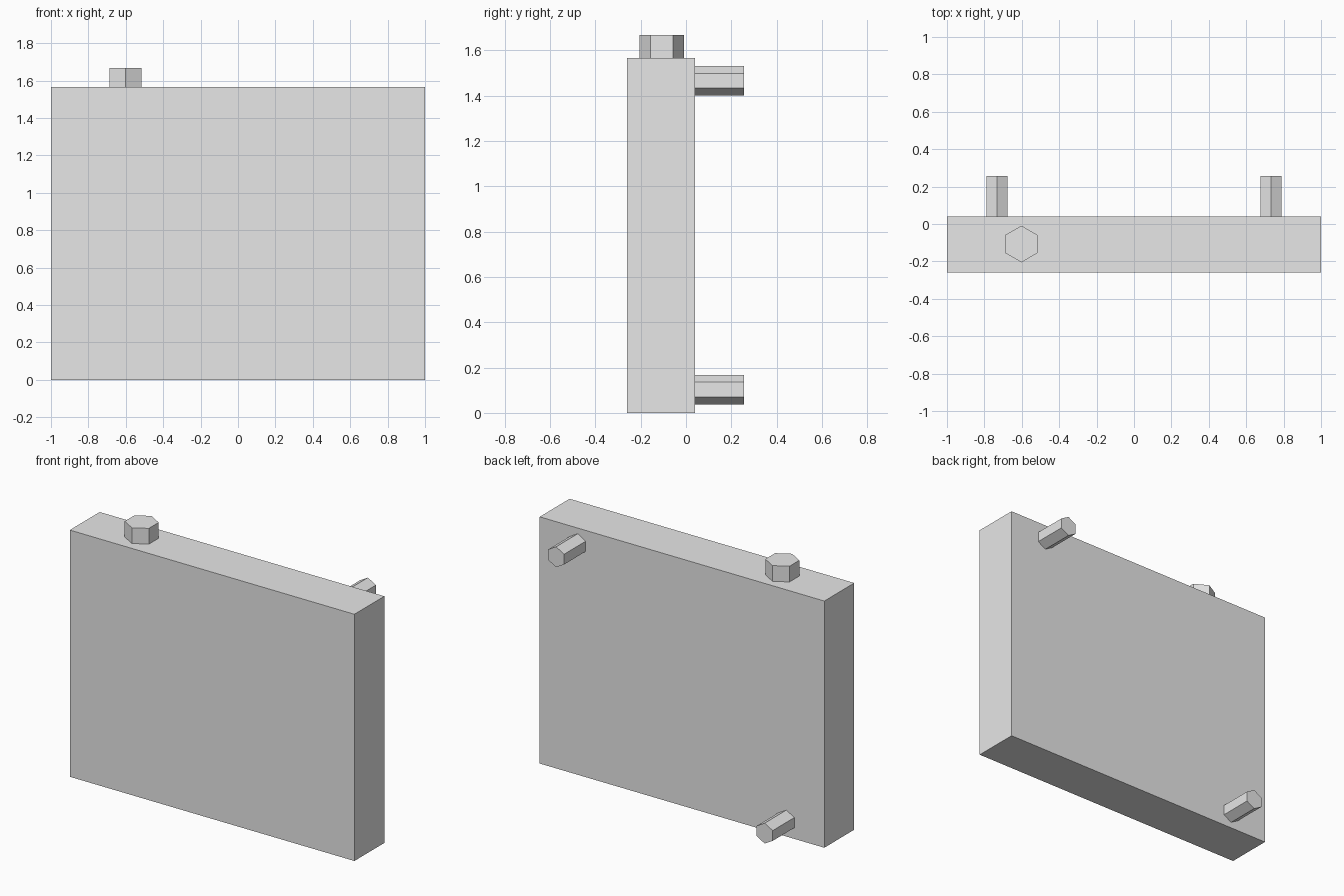
import bpy
from math import pi

cube = bpy.data.objects.get("Cube")
if cube:
    bpy.data.objects.remove(cube, do_unlink=True)

# Single light grey material
GREY = (0.8, 0.8, 0.8, 1)
grey = bpy.data.materials.new("light grey")
grey.use_nodes = True
grey.diffuse_color = GREY
for node in grey.node_tree.nodes:
    if node.type == "BSDF_PRINCIPLED":
        node.inputs["Base Color"].default_value = GREY


def finish(name):
    obj = bpy.context.object
    obj.name = name
    obj.data.materials.clear()
    obj.data.materials.append(grey)
    bpy.ops.object.transform_apply(location=False, rotation=True, scale=True)
    return obj


def hex_prism(name, radius, depth, location, rotation=(0, 0, 0)):
    bpy.ops.mesh.primitive_cylinder_add(
        vertices=6, radius=radius, depth=depth, location=location, rotation=rotation)
    return finish(name)


FRONT, BACK, HEIGHT = -0.26, 0.04, 1.567

# Slab body
bpy.ops.mesh.primitive_cube_add(size=1, location=(0, (FRONT + BACK) / 2, HEIGHT / 2))
bpy.context.object.scale = (2, BACK - FRONT, HEIGHT)
finish("body")

# Hexagonal cap standing on the top edge
hex_prism("top_cap", 0.098, 0.1, (-0.602, -0.107, HEIGHT + 0.05))

# Pegs on diagonally opposite corners of the back
PEG_LENGTH = 0.217
for name, side, z in (("upper_left_peg", 1, 1.466), ("lower_right_peg", -1, 0.103)):
    hex_prism(name, 0.065, PEG_LENGTH,
              (side * 0.733, BACK + PEG_LENGTH / 2, z), (pi / 2, 0, 0))
